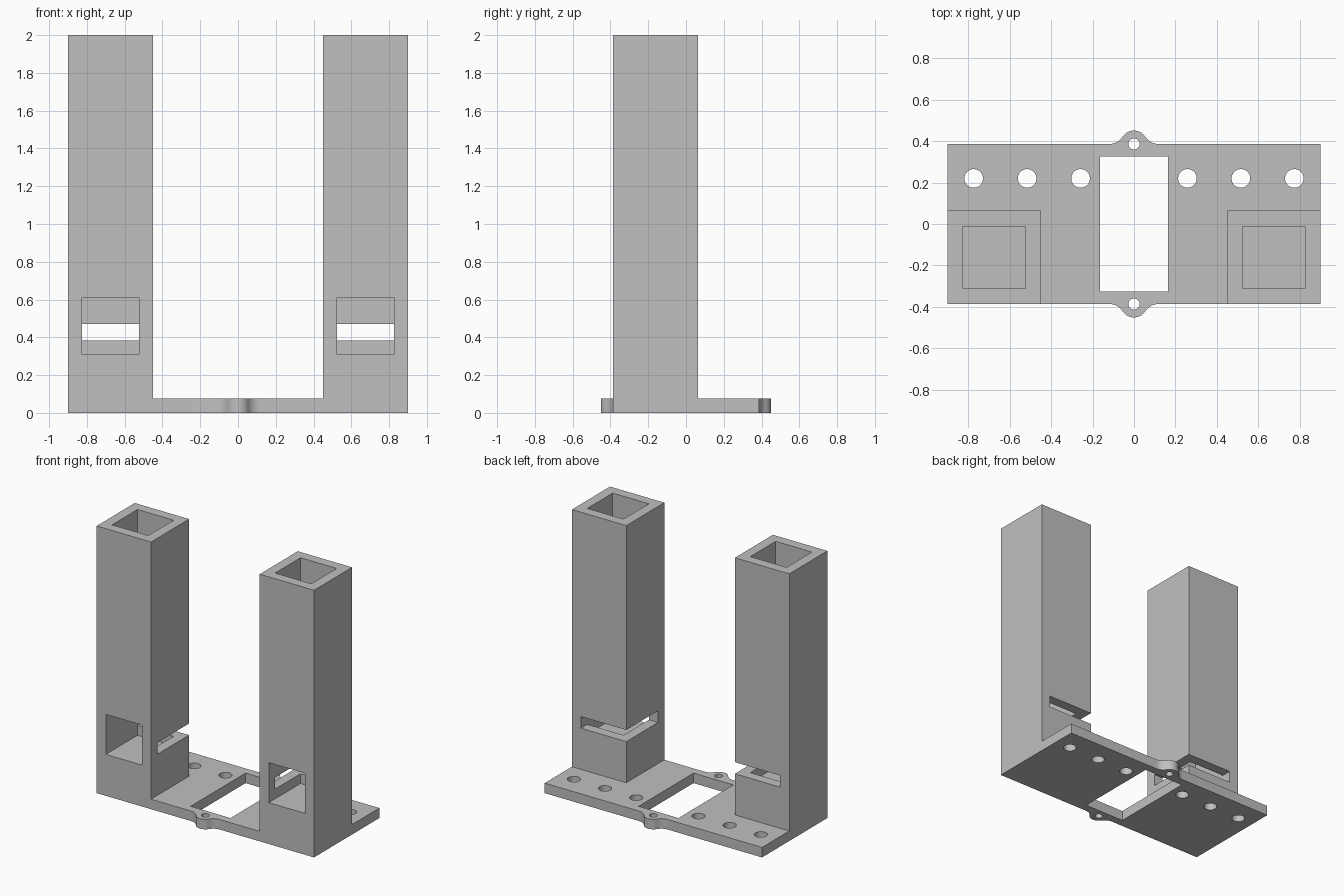
import bpy
import bmesh
from math import pi, sin, cos, atan2, sqrt, radians
from mathutils import Matrix

if "Cube" in bpy.data.objects:
    bpy.data.objects.remove(bpy.data.objects["Cube"], do_unlink=True)

# Main dimensions
HALF_W, HALF_D, HEIGHT = 0.90, 0.386, 2.0
WALL = 0.075                      # plate thickness and tower wall
TOWER = 0.45                      # tower side
EAR_R, FILLET_R = 0.065, 0.08

grey = bpy.data.materials.new("plain_grey")
grey.use_nodes = True
colour = (0.527, 0.527, 0.527, 1)
grey.diffuse_color = colour
grey.node_tree.nodes["Principled BSDF"].inputs["Base Color"].default_value = colour


def make_object(name, bm):
    bmesh.ops.recalc_face_normals(bm, faces=bm.faces)
    mesh = bpy.data.meshes.new(name)
    bm.to_mesh(mesh)
    bm.free()
    mesh.materials.append(grey)
    obj = bpy.data.objects.new(name, mesh)
    bpy.context.collection.objects.link(obj)
    return obj


def box(name, x, y, z):
    """Box from (low, high) pairs; x may be given in either order."""
    bm = bmesh.new()
    bmesh.ops.create_cube(bm, size=1)
    for v in bm.verts:
        v.co = [lo + (hi - lo) * (c + 0.5) for c, (lo, hi) in zip(v.co, (x, y, z))]
    return make_object(name, bm)


def drill(name, x, y, radius):
    bm = bmesh.new()
    bmesh.ops.create_cone(bm, cap_ends=True, segments=48, radius1=radius,
                          radius2=radius, depth=1, matrix=Matrix.Translation((x, y, 0)))
    return make_object(name, bm)


def cut(obj, cutters):
    """Subtract the cutters, bake the result and discard the cutters."""
    for c in cutters:
        c.hide_render = True
        mod = obj.modifiers.new("cut", "BOOLEAN")
        mod.operation, mod.solver, mod.object = "DIFFERENCE", "EXACT", c
    graph = bpy.context.evaluated_depsgraph_get()
    baked = bpy.data.meshes.new_from_object(obj.evaluated_get(graph))
    obj.modifiers.clear()
    obj.data = baked
    for c in cutters:
        bpy.data.objects.remove(c, do_unlink=True)


def arc(cx, cy, r, start, end, steps):
    angles = [start + (end - start) * i / steps for i in range(steps + 1)]
    return [(cx + r * cos(a), cy + r * sin(a)) for a in angles]


# Base plate: outline with a rounded, filleted ear at the middle of each long side
reach = sqrt(EAR_R ** 2 + 2 * EAR_R * FILLET_R)
tangent = atan2(FILLET_R, reach)
fillet = arc(reach, HALF_D + FILLET_R, FILLET_R, 1.5 * pi, pi + tangent, 10)
crown = arc(0, HALF_D, EAR_R, tangent, pi - tangent, 24)[1:-1]
ear = fillet + crown + [(-x, y) for x, y in reversed(fillet)]
half = [(HALF_W, -HALF_D), (HALF_W, HALF_D)] + ear
outline = half + [(-x, -y) for x, y in half]

bm = bmesh.new()
base = bm.faces.new([bm.verts.new((x, y, 0)) for x, y in outline])
raised = bmesh.ops.extrude_face_region(bm, geom=[base])["geom"]
bmesh.ops.translate(bm, vec=(0, 0, WALL),
                    verts=[g for g in raised if isinstance(g, bmesh.types.BMVert)])
plate = make_object("base_plate", bm)

# Plate openings: central window, row of mounting holes, ear screw holes
openings = [box("window_cutter", (-0.165, 0.165), (-0.325, 0.325), (-0.5, 0.5))]
for side in (-1, 1):
    openings.append(drill("ear_hole_cutter", 0, side * HALF_D, 0.027))
    for n in (1, 2, 3):
        openings.append(drill("mount_hole_cutter", side * n * 0.258, 0.22, 0.045))
cut(plate, openings)

# Hollow square towers, mirrored left and right
front, back = -HALF_D, -HALF_D + TOWER
bore_y = (front + WALL, back - WALL)
floor = 0.31
towers = []
for side, label in ((1, "left"), (-1, "right")):
    def span(a, b):
        return tuple(sorted((side * a, side * b)))
    inner, outer = HALF_W - TOWER, HALF_W
    tower = box(label + "_tower", span(inner, outer), (front, back), (WALL, HEIGHT))
    bore_x = span(inner + WALL, outer - WALL)
    cut(tower, [
        box("bore_cutter", bore_x, bore_y, (floor, HEIGHT + 1)),
        box("front_window_cutter", bore_x, (front - 1, bore_y[1]), (floor, floor + 0.3)),
        # Slot open through the back wall and the inward wall
        box("slot_cutter", span(inner - 0.2, outer - WALL),
            (bore_y[0], back + 1), (0.383, 0.47)),
    ])
    towers.append(tower)

# Smooth the round edges, keep the corners crisp
bpy.ops.object.select_all(action="DESELECT")
for obj in [plate] + towers:
    obj.select_set(True)
bpy.context.view_layer.objects.active = plate
bpy.ops.object.shade_smooth_by_angle(angle=radians(30))
